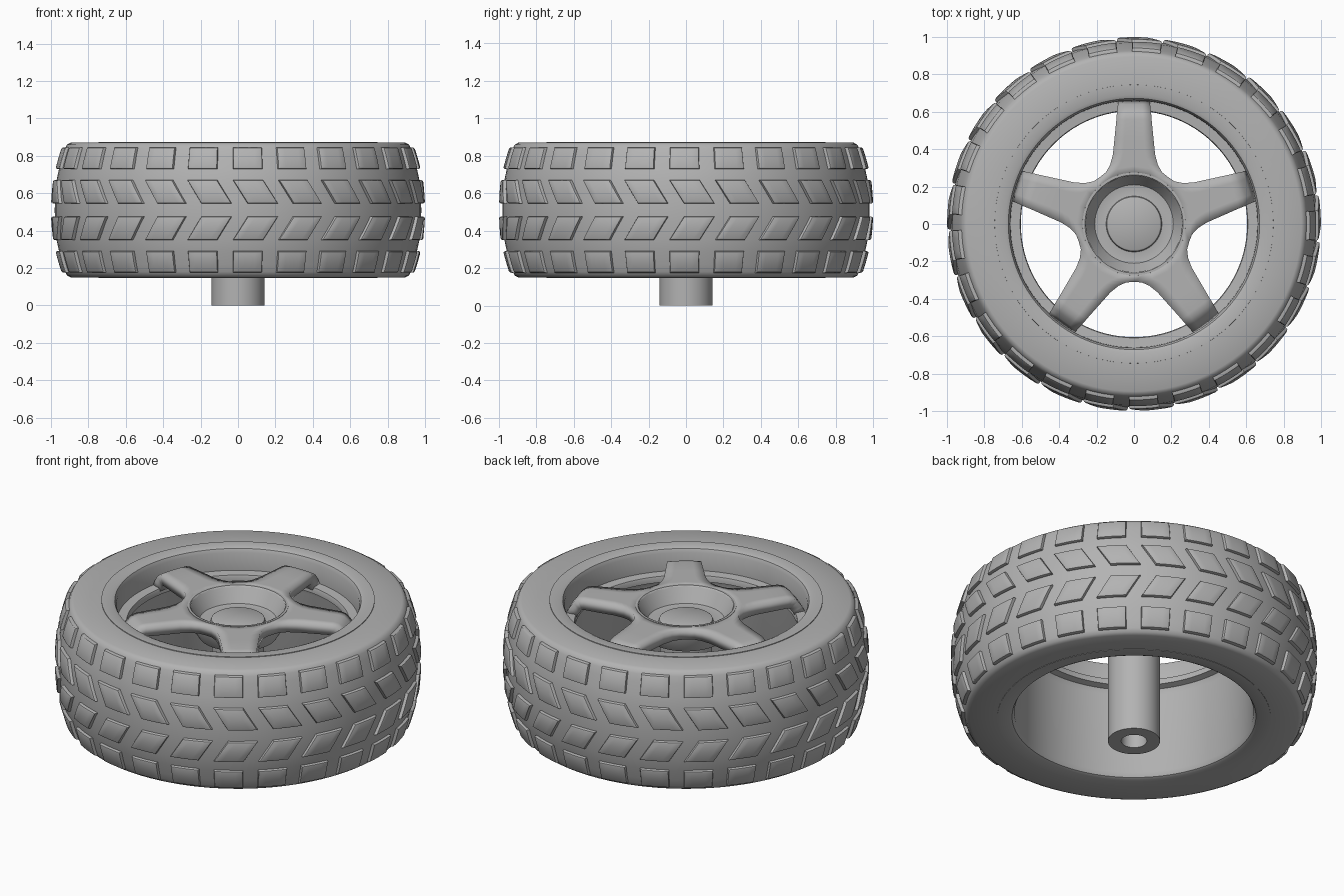
import bpy, bmesh, math
from mathutils import Vector

if "Cube" in bpy.data.objects:
    bpy.data.objects.remove(bpy.data.objects["Cube"])

GRAY = (0.45, 0.45, 0.45, 1)
mat = bpy.data.materials.new("plain gray")
mat.use_nodes = True
mat.diffuse_color = GRAY
mat.node_tree.nodes["Principled BSDF"].inputs["Base Color"].default_value = GRAY

MID = 0.51      # height of the tyre's middle plane
BLOCKS = 25     # tread blocks per row


def finish(name, bm, angle=35, recalc=True):
    if recalc:
        bmesh.ops.recalc_face_normals(bm, faces=bm.faces)
    mesh = bpy.data.meshes.new(name)
    bm.to_mesh(mesh)
    bm.free()
    mesh.materials.append(mat)
    mesh.shade_smooth()
    mesh.set_sharp_from_angle(angle=math.radians(angle))
    obj = bpy.data.objects.new(name, mesh)
    bpy.context.collection.objects.link(obj)
    return obj


def lathe(name, profile, closed=True, steps=100):
    """Spin (radius, height) points around the z axis."""
    bm = bmesh.new()
    verts = [bm.verts.new((r, 0, z)) for r, z in profile]
    pairs = list(zip(verts, verts[1:]))
    if closed:
        pairs.append((verts[-1], verts[0]))
    edges = [bm.edges.new(p) for p in pairs]
    bmesh.ops.spin(bm, geom=verts + edges, cent=(0, 0, 0), axis=(0, 0, 1),
                   angle=math.tau, steps=steps)
    bmesh.ops.remove_doubles(bm, verts=bm.verts, dist=0.0002)
    return finish(name, bm)


# Tyre body: rounded crown, flat sidewalls
CROWN = [(0, 0.98), (0.06, 0.979), (0.16, 0.97), (0.22, 0.957),
         (0.29, 0.938), (0.33, 0.925), (0.35, 0.914), (0.36, 0.895)]


def crown_radius(z):
    d = abs(z - MID)
    for (d0, r0), (d1, r1) in zip(CROWN, CROWN[1:]):
        if d <= d1:
            return r0 + (r1 - r0) * (d - d0) / (d1 - d0)
    return CROWN[-1][1]


upper = [(r, MID + d) for d, r in reversed(CROWN)]
lower = [(r, MID - d) for d, r in CROWN[1:]]
lathe("tyre", [(0.735, 0.87)] + upper + lower + [(0.735, 0.15)])


# Tread rows: bevelled blocks wrapped onto the crown
def tread_row(name, z0, z1, phase, shear):
    bm = bmesh.new()
    bmesh.ops.create_cube(bm, size=1)
    for v in bm.verts:
        v.co = Vector((v.co.x * 0.165, v.co.y * (z1 - z0), v.co.z * 0.04))
    top = [e for e in bm.edges if all(v.co.z > 0 for v in e.verts)]
    bmesh.ops.bevel(bm, geom=top, offset=0.01, segments=2, affect='EDGES', profile=0.5)
    for x in (-0.04, 0, 0.04):
        bmesh.ops.bisect_plane(bm, geom=bm.verts[:] + bm.edges[:] + bm.faces[:],
                               plane_co=(x, 0, 0), plane_no=(1, 0, 0))
    bmesh.ops.bisect_plane(bm, geom=bm.verts[:] + bm.edges[:] + bm.faces[:],
                           plane_co=(0, 0, 0), plane_no=(0, 1, 0))
    block = bm.verts[:] + bm.edges[:] + bm.faces[:]
    copies = [bm.verts[:]]
    for _ in range(BLOCKS - 1):
        dup = bmesh.ops.duplicate(bm, geom=block)["geom"]
        copies.append([g for g in dup if isinstance(g, bmesh.types.BMVert)])
    for i, verts in enumerate(copies):
        for v in verts:
            z = (z0 + z1) / 2 + v.co.y
            r = crown_radius(z) + v.co.z
            a = phase - math.pi / 2 + math.tau * i / BLOCKS
            a += v.co.x + shear * v.co.y / (z1 - z0)
            v.co = Vector((r * math.cos(a), r * math.sin(a), z))
    finish(name, bm, 30)


tread_row("tread_upper_outer", 0.73, 0.845, 0.054, 0)
tread_row("tread_upper_inner", 0.545, 0.67, 0.095, -0.08)
tread_row("tread_lower_inner", 0.35, 0.475, 0.095, 0.08)
tread_row("tread_lower_outer", 0.175, 0.29, 0.054, 0)

# Rim barrel with rounded lips and the ledge that carries the spokes
lathe("rim", [(0.75, 0.80), (0.745, 0.874), (0.69, 0.874), (0.672, 0.866), (0.662, 0.845),
              (0.66, 0.74), (0.609, 0.735), (0.605, 0.725), (0.605, 0.70), (0.64, 0.69),
              (0.652, 0.66), (0.652, 0.18), (0.665, 0.155), (0.68, 0.148),
              (0.745, 0.148), (0.75, 0.22)])

# Five-armed star: rows of (half width, edge distance, bulge at the middle)
ROWS = [(0.153, 0.21, 0.05), (0.182, 0.251, 0.059), (0.15, 0.277, 0.056),
        (0.128, 0.315, 0.045), (0.113, 0.37, 0.02), (0.105, 0.45, 0),
        (0.094, 0.56, 0), (0.092, 0.59, 0), (0.089, 0.615, 0),
        (0.086, 0.64, 0), (0.084, 0.662, 0)]
bm = bmesh.new()
for arm in range(5):
    turn = math.tau * arm / 5
    grid = []
    for w, y, k in ROWS:
        line = []
        for t in (-1, -0.5, 0, 0.5, 1):
            px, py = t * w, y + k * (1 - t * t)
            drop = max(0, math.hypot(px, py) - 0.57) / 0.09
            line.append(bm.verts.new((px * math.cos(turn) - py * math.sin(turn),
                                      px * math.sin(turn) + py * math.cos(turn),
                                      0.835 - 0.09 * min(drop, 1.1) ** 2)))
        grid.append(line)
    for a, b in zip(grid, grid[1:]):
        for j in range(4):
            bm.faces.new((a[j], a[j + 1], b[j + 1], b[j]))
bmesh.ops.remove_doubles(bm, verts=bm.verts, dist=0.002)
spokes = finish("spokes", bm, 40, recalc=False)
solid = spokes.modifiers.new("thickness", 'SOLIDIFY')
solid.thickness = 0.06
solid.offset = -1

# Hub: funnel cup with a raised round cap
lathe("hub", [(0.13, 0.66), (0.215, 0.66), (0.28, 0.77), (0.275, 0.837), (0.262, 0.837),
              (0.21, 0.75), (0.155, 0.742), (0.149, 0.744), (0.145, 0.757),
              (0.137, 0.762), (0, 0.762)], closed=False, steps=64)

# Axle tube with a keyed bore
lathe("axle", [(0.142, 0.70), (0.142, 0), (0.07, 0), (0.07, 0.35), (0, 0.35)],
      closed=False, steps=48)
bm = bmesh.new()
bmesh.ops.create_cube(bm, size=1)
for v in bm.verts:
    v.co = Vector((v.co.x * 0.1, v.co.y * 0.04 + 0.055, v.co.z * 0.3 + 0.19))
finish("bore_key", bm)
